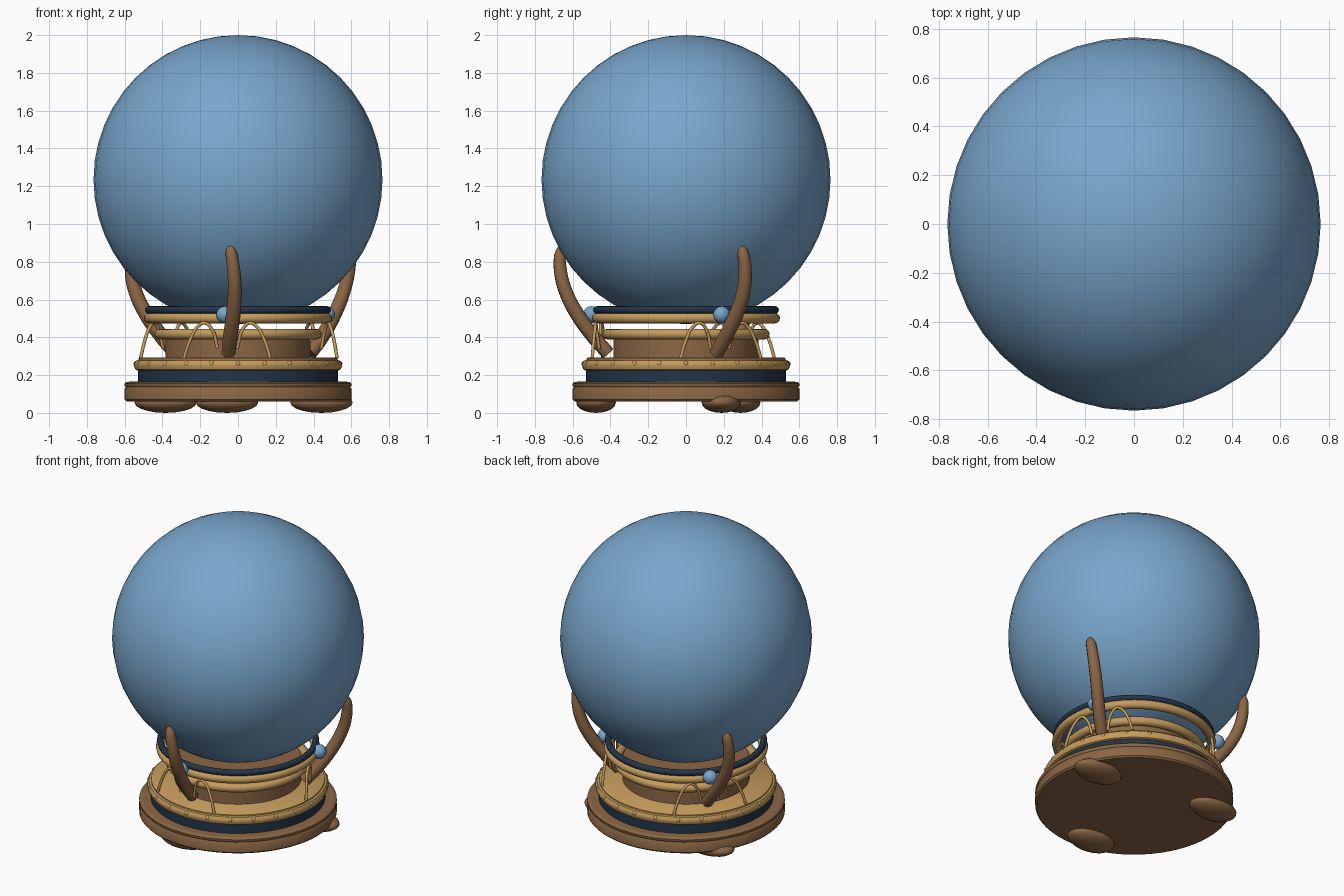
import bpy, math
from mathutils import Vector

if "Cube" in bpy.data.objects:
    bpy.data.objects.remove(bpy.data.objects["Cube"])


def material(name, rgb):
    m = bpy.data.materials.new(name)
    m.diffuse_color = (*rgb, 1)
    m.use_nodes = True
    m.node_tree.nodes["Principled BSDF"].inputs["Base Color"].default_value = m.diffuse_color
    return m


GLASS = material("blue glass", (0.19, 0.38, 0.60))
WOOD = material("brown wood", (0.26, 0.135, 0.06))
GOLD = material("gold", (0.56, 0.33, 0.11))
NAVY = material("navy", (0.016, 0.036, 0.066))

CLAW_ANGLES = [-97, 23, 143]


def polar(r, deg, z):
    a = math.radians(deg)
    return Vector((r * math.cos(a), r * math.sin(a), z))


def finish(ob, name, mat):
    ob.name = name
    ob.data.materials.append(mat)
    bpy.ops.object.select_all(action='DESELECT')
    ob.select_set(True)
    bpy.context.view_layer.objects.active = ob
    bpy.ops.object.shade_smooth_by_angle(angle=math.radians(40))
    return ob


def ball(name, mat, loc, scale, seg=16, rings=8):
    bpy.ops.mesh.primitive_uv_sphere_add(segments=seg, ring_count=rings, location=loc)
    ob = bpy.context.object
    ob.scale = scale
    return finish(ob, name, mat)


def ring(name, mat, r, minor, z):
    bpy.ops.mesh.primitive_torus_add(major_radius=r, minor_radius=minor, location=(0, 0, z),
                                     major_segments=64, minor_segments=12)
    return finish(bpy.context.object, name, mat)


def lathe(name, mat, profile, seg=64):
    """Turn (radius, z) points, listed bottom to top, into a capped solid."""
    n = len(profile)
    verts = [polar(r, 360 * i / seg, z) for i in range(seg) for r, z in profile]
    faces = []
    for i in range(seg):
        a, b = i * n, (i + 1) % seg * n
        faces += [(a + k, b + k, b + k + 1, a + k + 1) for k in range(n - 1)]
    faces.append([i * n for i in reversed(range(seg))])
    faces.append([i * n + n - 1 for i in range(seg)])
    me = bpy.data.meshes.new(name)
    me.from_pydata(verts, [], faces)
    ob = bpy.data.objects.new(name, me)
    bpy.context.collection.objects.link(ob)
    return finish(ob, name, mat)


def tube(name, mat, points, radius, tapers=None, steps=5):
    """Round rod along a smooth path, converted to a mesh."""
    cu = bpy.data.curves.new(name, 'CURVE')
    cu.dimensions = '3D'
    cu.bevel_depth = radius
    cu.bevel_resolution = 3
    cu.resolution_u = steps
    cu.use_fill_caps = True
    sp = cu.splines.new('BEZIER')
    sp.bezier_points.add(len(points) - 1)
    for i, (bp, p) in enumerate(zip(sp.bezier_points, points)):
        bp.co = p
        bp.handle_left_type = bp.handle_right_type = 'AUTO'
        bp.radius = tapers[i] if tapers else 1
    ob = bpy.data.objects.new(name, cu)
    bpy.context.collection.objects.link(ob)
    bpy.ops.object.select_all(action='DESELECT')
    ob.select_set(True)
    bpy.context.view_layer.objects.active = ob
    bpy.ops.object.convert(target='MESH')
    return finish(bpy.context.object, name, mat)


# Large globe
ball("globe", GLASS, (0, 0, 1.235), (0.765,) * 3, 40, 24)

# Stepped base
lathe("base_disc", WOOD, [(0.59, 0.06), (0.6, 0.07), (0.6, 0.128), (0.594, 0.136),
                          (0.6, 0.144), (0.6, 0.155), (0.59, 0.164), (0.575, 0.165)])
lathe("base_band", NAVY, [(0.53, 0.16), (0.53, 0.23)])
lathe("base_plate", GOLD, [(0.525, 0.222), (0.543, 0.23), (0.55, 0.247), (0.55, 0.262),
                           (0.54, 0.277), (0.527, 0.28), (0.527, 0.288), (0.52, 0.293)])
for i in range(24):
    ball("rim_bead", GOLD, polar(0.538, 15 * i, 0.26), (0.016,) * 3, 10, 6)

# Neck and collars
lathe("neck", WOOD, [(0.385, 0.285), (0.385, 0.43)])
ring("lower_collar", GOLD, 0.415, 0.028, 0.417)
ring("upper_collar", GOLD, 0.47, 0.028, 0.502)
ring("top_band", NAVY, 0.472, 0.02, 0.545)

# Claw path as radius, angle offset, height, thickness
CLAW = [(0.415, 0, 0.315, 1.0), (0.485, 2, 0.395, 1.05), (0.575, 4.5, 0.52, 1.05),
        (0.64, 5.5, 0.65, 1.0), (0.666, 5, 0.76, 0.95), (0.667, 4, 0.84, 0.85),
        (0.652, 3, 0.895, 0.45)]
# Arch path as radius, angle offset, height
ARCH = [(0.525, 26, 0.29), (0.508, 23, 0.385), (0.49, 18.5, 0.458), (0.483, 14.5, 0.476),
        (0.475, 10.5, 0.45), (0.46, 6.5, 0.34)]

for a in CLAW_ANGLES:
    tube("claw", WOOD, [polar(r, a + d, z) for r, d, z, t in CLAW], 0.037,
         [t for r, d, z, t in CLAW])
    for side in (-1, 1):
        tube("wire_arch", GOLD, [polar(r, a + side * d, z) for r, d, z in ARCH], 0.009)
    ball("gem", GLASS, polar(0.505, a - 1, 0.52), (0.045,) * 3, 20, 12)
    # Flattened foot, long in x
    ball("foot", WOOD, polar(0.48, a, 0.055), (0.165, 0.105, 0.055), 20, 10)
